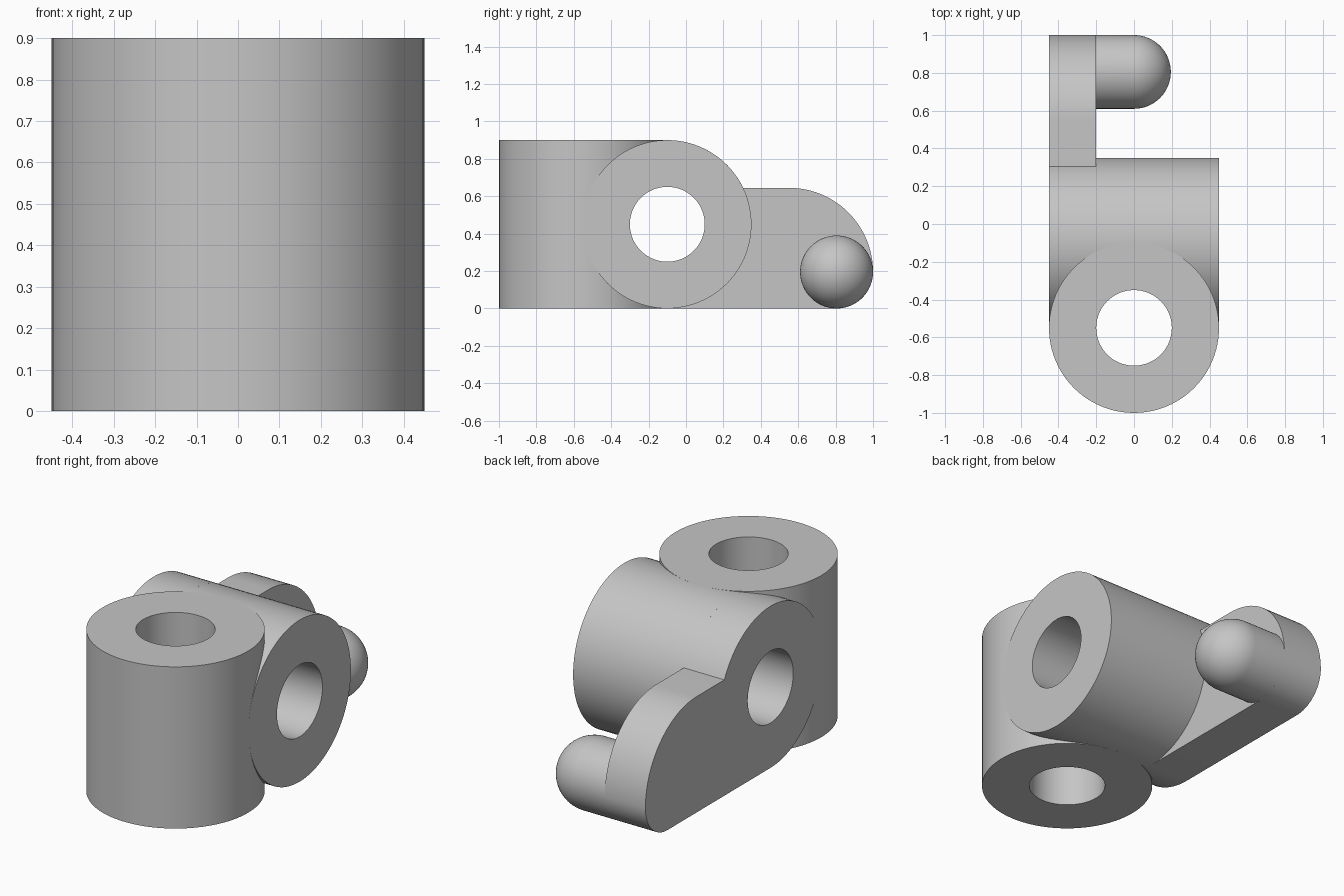
import bpy, bmesh
from math import radians, sin, cos, asin, degrees
from mathutils import Matrix

if "Cube" in bpy.data.objects:
    bpy.data.objects.remove(bpy.data.objects["Cube"])

grey = bpy.data.materials.new("plain grey")
grey.use_nodes = True
COLOUR = (0.56, 0.56, 0.56, 1)
grey.diffuse_color = COLOUR
grey.node_tree.nodes["Principled BSDF"].inputs["Base Color"].default_value = COLOUR

R, BORE, PIN = 0.45, 0.2, 0.195
HINGE = (-0.1, R)        # y, z of the cross barrel axis
POST = (0, -0.55)        # x, y of the upright barrel axis
TIP = (0.805, PIN)       # y, z of the pin axis
ARM_IN = -0.2            # inner face of the arm


def arc(centre, radius, start, end, steps):
    angles = [radians(start + (end - start) * i / steps) for i in range(steps + 1)]
    return [(centre[0] + radius * cos(a), centre[1] + radius * sin(a)) for a in angles]


def circle(centre, radius, steps=96, turn=0):
    return arc(centre, radius, turn, turn + 360, steps)[:-1]


def add_object(name, bm):
    bmesh.ops.recalc_face_normals(bm, faces=bm.faces)
    mesh = bpy.data.meshes.new(name)
    bm.to_mesh(mesh)
    bm.free()
    mesh.materials.append(grey)
    obj = bpy.data.objects.new(name, mesh)
    bpy.context.collection.objects.link(obj)
    return obj


def extrude(name, outline, start, end, axis):
    """Extrude an outline: (x, y) points along z, or (y, z) points along x."""
    bm = bmesh.new()
    place = (lambda p, d: (p[0], p[1], d)) if axis == "z" else (lambda p, d: (d, p[0], p[1]))
    face = bm.faces.new([bm.verts.new(place(p, start)) for p in outline])
    new = bmesh.ops.extrude_face_region(bm, geom=[face], use_keep_orig=True)["geom"]
    verts = [g for g in new if isinstance(g, bmesh.types.BMVert)]
    bmesh.ops.translate(bm, verts=verts, vec=place((0, 0), end - start))
    return add_object(name, bm)


def activate(obj):
    bpy.ops.object.select_all(action="DESELECT")
    obj.select_set(True)
    bpy.context.view_layer.objects.active = obj


def cut(obj, cutters):
    activate(obj)
    for cutter in cutters:
        mod = obj.modifiers.new("bore", "BOOLEAN")
        mod.operation, mod.solver, mod.object = "DIFFERENCE", "EXACT", cutter
        bpy.ops.object.modifier_apply(modifier=mod.name)


# Barrels
upright_barrel = extrude("upright_barrel", circle(POST, R), 0, 2 * R, "z")
cross_barrel = extrude("cross_barrel", circle(HINGE, R), ARM_IN - 0.02, R, "x")

# Arm plate, including the flush end of the cross barrel
meet = degrees(asin(PIN / R))
outline = (arc(TIP, PIN, -90, 0, 24) + arc((1 - R, PIN), R, 0, 90, 24)[1:]
           + arc(HINGE, R, meet, 270, 66))
arm_plate = extrude("arm_plate", outline, -R, ARM_IN, "x")

# Bores through the barrels
upright_bore = extrude("upright_bore", circle(POST, BORE, turn=1.875), -0.2, 1.2, "z")
cross_bore = extrude("cross_bore", circle(HINGE, BORE, turn=1.875), -0.8, 0.8, "x")
cut(upright_barrel, [upright_bore, cross_bore])
cut(cross_barrel, [upright_bore, cross_bore])
cut(arm_plate, [cross_bore])
for cutter in (upright_bore, cross_bore):
    bpy.data.objects.remove(cutter)

# Round-nosed pin: a half ball with its rim drawn back to the arm
bm = bmesh.new()
bmesh.ops.create_uvsphere(bm, u_segments=64, v_segments=32, radius=PIN,
                          matrix=Matrix.Rotation(radians(90), 4, "Y"))
bmesh.ops.bisect_plane(bm, geom=bm.verts[:] + bm.edges[:] + bm.faces[:], dist=0.0001,
                       plane_co=(0, 0, 0), plane_no=(1, 0, 0), clear_inner=True)
rim = [e for e in bm.edges if e.is_boundary]
new = bmesh.ops.extrude_edge_only(bm, edges=rim)["geom"]
verts = [g for g in new if isinstance(g, bmesh.types.BMVert)]
bmesh.ops.translate(bm, verts=verts, vec=(ARM_IN, 0, 0))
bmesh.ops.translate(bm, verts=bm.verts, vec=(0, *TIP))
pin = add_object("pin", bm)

for obj in (upright_barrel, cross_barrel, arm_plate, pin):
    activate(obj)
    bpy.ops.object.shade_smooth_by_angle(angle=radians(30))
